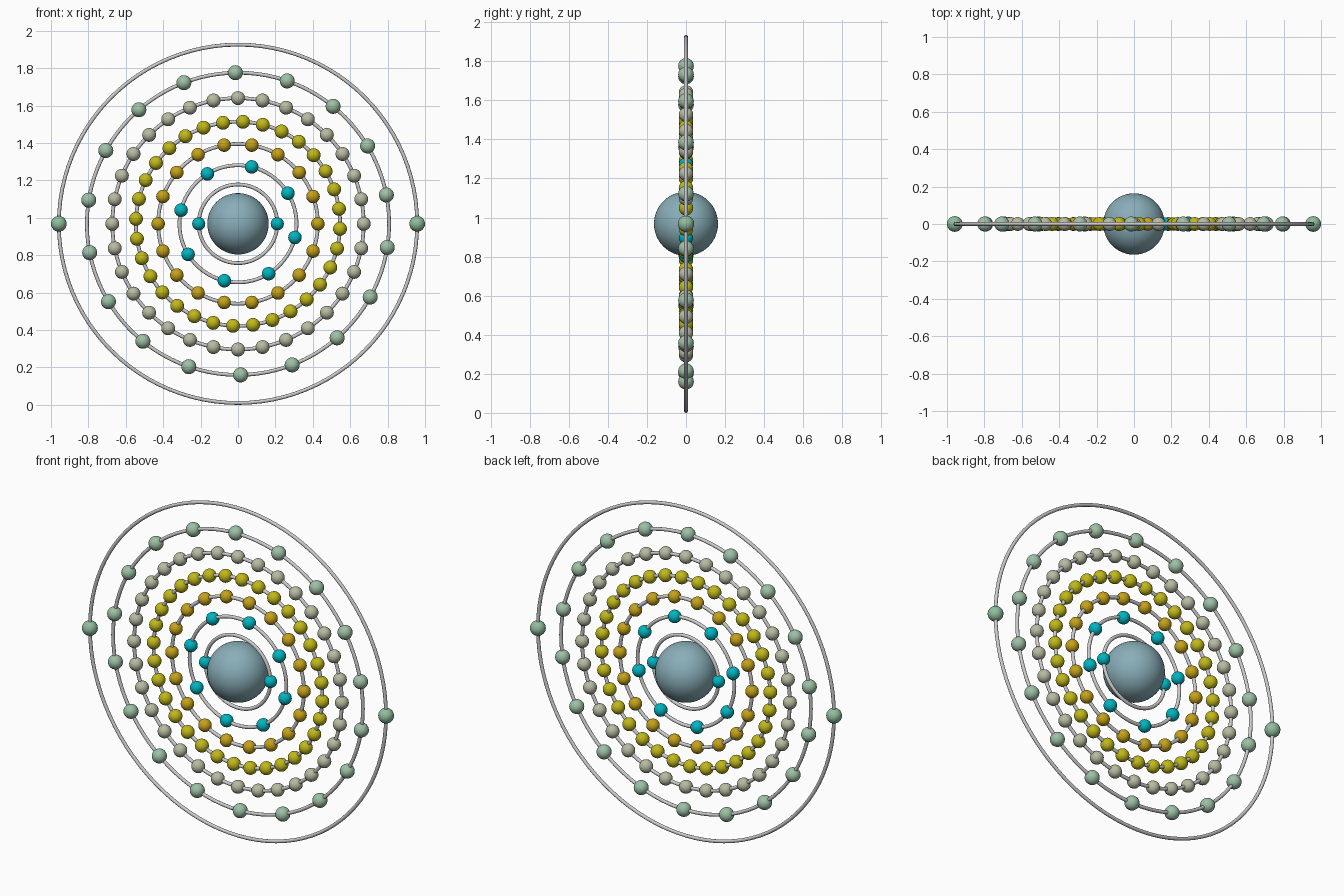
import bpy
from math import sin, cos, pi, radians

if "Cube" in bpy.data.objects:
    bpy.data.objects.remove(bpy.data.objects["Cube"])

CZ = 0.968          # height of the nucleus
TUBE = 0.01         # orbit wire radius

# orbit radius, electron count, first angle, electron radius, colour
SHELLS = [
    (0.210, 2, 0.0, 0.035, (0.00, 0.46, 0.53, 1)),
    (0.313, 8, 31.5, 0.036, (0.00, 0.46, 0.53, 1)),
    (0.427, 18, 0.0, 0.036, (0.56, 0.36, 0.01, 1)),
    (0.546, 32, -2.8, 0.037, (0.53, 0.48, 0.01, 1)),
    (0.672, 32, 0.0, 0.037, (0.48, 0.50, 0.36, 1)),
    (0.808, 18, 11.0, 0.040, (0.34, 0.53, 0.38, 1)),
    (0.958, 2, 0.0, 0.042, (0.28, 0.51, 0.34, 1)),
]


def material(name, colour):
    mat = bpy.data.materials.new(name)
    mat.diffuse_color = colour
    mat.use_nodes = True
    mat.node_tree.nodes["Principled BSDF"].inputs["Base Color"].default_value = mat.diffuse_color
    return mat


def ball(name, radius, location, mat, segments, rings):
    bpy.ops.mesh.primitive_uv_sphere_add(segments=segments, ring_count=rings,
                                         radius=radius, location=location)
    ob = bpy.context.object
    ob.name = name
    ob.data.materials.append(mat)
    bpy.ops.object.shade_smooth()
    return ob


# Central nucleus
ball("nucleus", 0.164, (0, 0, CZ), material("nucleus_blue", (0.25, 0.42, 0.48, 1)), 48, 32)

for n, (r, count, start, size, colour) in enumerate(SHELLS, 1):
    # Orbit wire, upright and facing the front
    bpy.ops.mesh.primitive_torus_add(major_radius=r, minor_radius=TUBE,
                                     major_segments=96, minor_segments=12,
                                     location=(0, 0, CZ), rotation=(pi / 2, 0, 0))
    bpy.context.object.name = f"orbit_{n}"
    bpy.ops.object.shade_smooth()

    # Electrons evenly spaced on the orbit, sharing one mesh
    mat = material(f"electron_colour_{n}", colour)
    first = None
    for i in range(count):
        a = radians(start) + 2 * pi * i / count
        place = (r * cos(a), 0, CZ + r * sin(a))
        if first is None:
            first = ball(f"electron_{n}_1", size, place, mat, 24, 16)
        else:
            ob = bpy.data.objects.new(f"electron_{n}_{i + 1}", first.data)
            ob.location = place
            bpy.context.collection.objects.link(ob)
